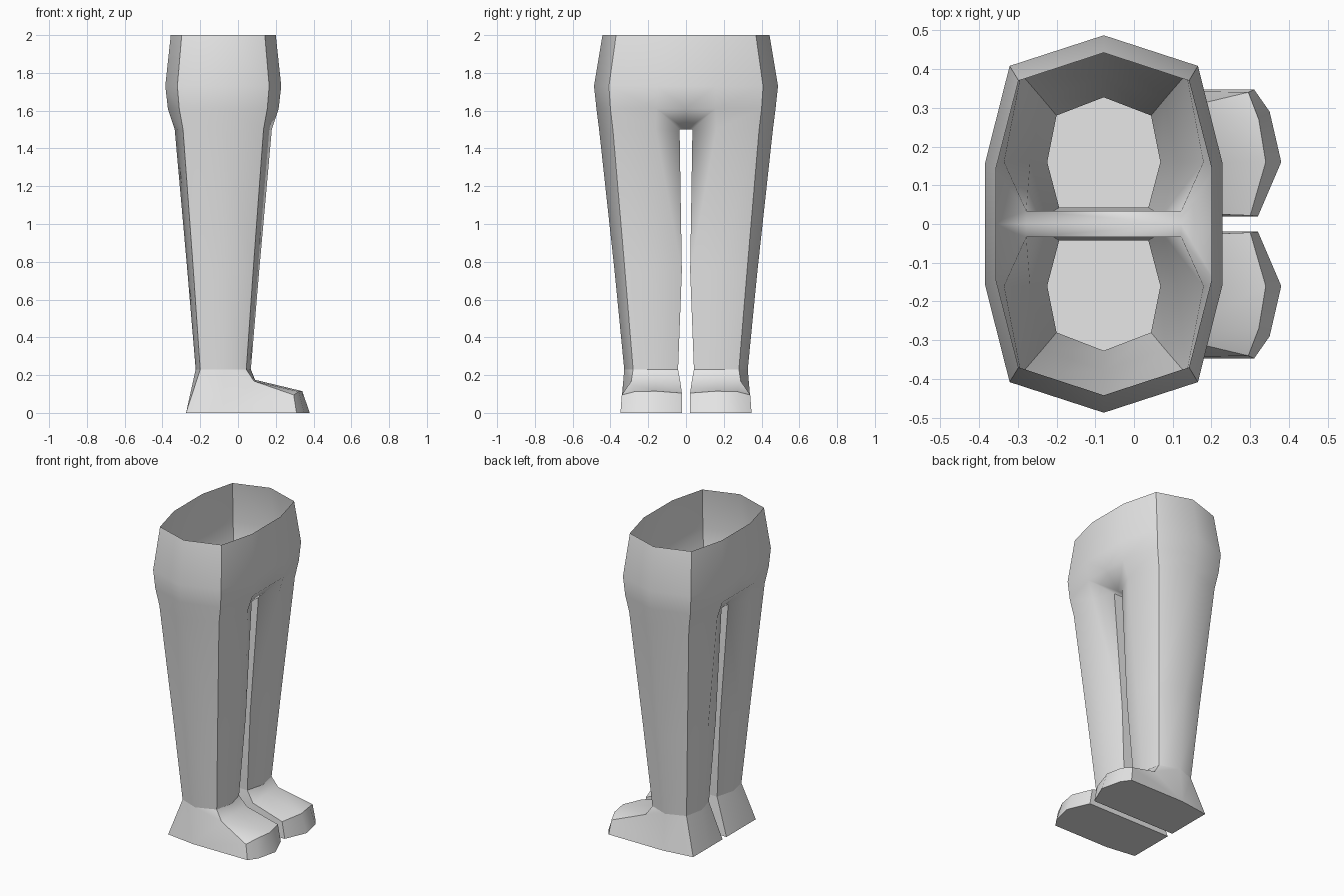
import bpy, bmesh, math

if "Cube" in bpy.data.objects:
    bpy.data.objects.remove(bpy.data.objects["Cube"])

CX = -0.078  # front-to-back centre line of the body

grey = bpy.data.materials.new("plain grey")
grey.diffuse_color = (0.8, 0.8, 0.8, 1)
grey.use_nodes = True
grey.node_tree.nodes["Principled BSDF"].inputs["Base Color"].default_value = grey.diffuse_color


def make_object(name, verts, faces, fix_normals=False):
    """Build one side, mirror it across y = 0 and smooth it."""
    mesh = bpy.data.meshes.new(name)
    mesh.from_pydata(verts, [], faces)
    if fix_normals:
        bm = bmesh.new()
        bm.from_mesh(mesh)
        bmesh.ops.recalc_face_normals(bm, faces=bm.faces)
        bm.to_mesh(mesh)
        bm.free()
    mesh.materials.append(grey)
    obj = bpy.data.objects.new(name, mesh)
    bpy.context.collection.objects.link(obj)
    bpy.ops.object.select_all(action='DESELECT')
    bpy.context.view_layer.objects.active = obj
    obj.select_set(True)
    bpy.ops.object.shade_smooth_by_angle(angle=math.radians(50))
    mod = obj.modifiers.new("mirror", 'MIRROR')
    mod.use_axis = (False, True, False)
    mod.use_mirror_merge = True
    mod.merge_threshold = 0.001
    return obj


def ring(z, inner_hw, side_hw, corner_hw, y_in, y_side, y_corner, y_out):
    """Seven points from the inner front round the outside to the inner back."""
    half = [(inner_hw, y_in), (side_hw, y_side), (corner_hw, y_corner)]
    pts = [(CX + w, y, z) for w, y in half]
    pts.append((CX, y_out, z))
    pts += [(CX - w, y, z) for w, y in reversed(half)]
    return pts


# Trousers: three waist rings (touching y = 0) and three leg rings
rings = [
    ring(2.00, 0.278, 0.278, 0.22, 0, 0.145, 0.37, 0.442),
    ring(1.73, 0.307, 0.307, 0.243, 0, 0.155, 0.408, 0.487),
    ring(1.61, 0.293, 0.293, 0.233, 0, 0.157, 0.40, 0.474),
    ring(1.50, 0.20, 0.257, 0.213, 0.034, 0.16, 0.387, 0.46),
    ring(0.75, 0.15, 0.19, 0.158, 0.022, 0.16, 0.323, 0.378),
    ring(0.23, 0.115, 0.146, 0.122, 0.042, 0.16, 0.28, 0.327),
]
verts = [p for r in rings for p in r]
faces = []


def strip(upper, lower, indices):
    for i in indices:
        j = (i + 1) % 7
        faces.append((lower * 7 + i, lower * 7 + j, upper * 7 + j, upper * 7 + i))


strip(0, 1, range(6))
strip(1, 2, range(6))
strip(2, 3, range(1, 5))   # outer hip
strip(3, 4, range(7))      # full leg tubes
strip(4, 5, range(7))

# Crotch: bridge under the hips and the fill in front and behind
cf, cb = len(verts), len(verts) + 1
verts += [(CX + 0.20, 0, 1.5), (CX - 0.20, 0, 1.5)]
faces += [
    (cf, cb, 27, 21),
    (cf, 21, 15, 14), (21, 22, 15),
    (27, cb, 20, 19), (26, 27, 19),
]
make_object("trousers", verts, faces)

# Feet: ankle ring, sole outline, toe top and instep
ankle = rings[5]
sole = [(0.32, 0.02, 0), (0.38, 0.16, 0), (0.35, 0.29, 0), (0.31, 0.347, 0),
        (-0.08, 0.347, 0), (-0.275, 0.32, 0), (-0.275, 0.16, 0), (-0.275, 0.02, 0)]
toe = [(0.30, 0.022, 0.105), (0.34, 0.16, 0.115), (0.322, 0.27, 0.113), (0.295, 0.34, 0.095)]
instep = [(0.085, 0.03, 0.165), (0.09, 0.16, 0.175), (0.085, 0.29, 0.168)]
foot_verts = ankle + sole + toe + instep
S, T, V = 7, 15, 19
foot_faces = [
    # heel and outer side
    (6, 5, S + 6, S + 7), (5, 4, S + 5, S + 6), (4, 3, S + 4, S + 5),
    (3, 2, V + 2), (3, V + 2, S + 4), (S + 4, V + 2, T + 3, S + 3),
    # instep and toe top
    (2, 1, V + 1, V + 2), (1, 0, V, V + 1),
    (V + 2, V + 1, T + 1, T + 2), (V + 2, T + 2, T + 3), (V + 1, V, T, T + 1),
    # toe front
    (T, T + 1, S + 1, S), (T + 1, T + 2, S + 2, S + 1), (T + 2, T + 3, S + 3, S + 2),
    # inner side
    (0, 6, S + 7, V), (V, S + 7, S, T),
    # sole
    tuple(range(S, S + 8)),
]
make_object("feet", foot_verts, foot_faces, fix_normals=True)
